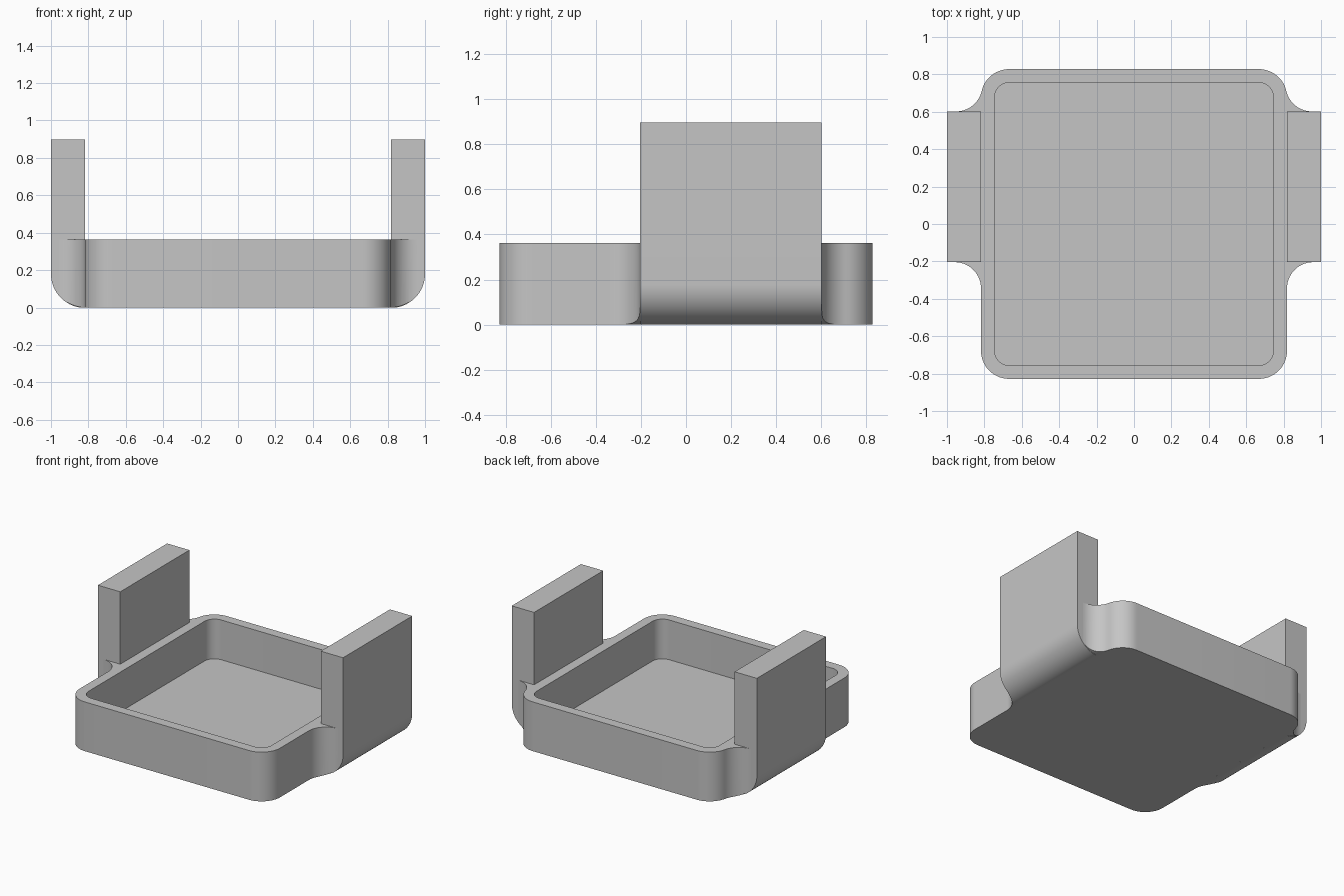
import bpy
import bmesh
from math import radians, degrees, cos, sin, sqrt, atan2

if "Cube" in bpy.data.objects:
    bpy.data.objects.remove(bpy.data.objects["Cube"], do_unlink=True)

# Main dimensions
HX, HY, RIM, FLOOR = 0.818, 0.828, 0.363, 0.07
CORNER, FILLET, BEND = 0.15, 0.14, 0.18
ARM_FRONT, ARM_BACK, ARM_TOP = -0.204, 0.602, 0.897

grey = bpy.data.materials.new("plain grey")
grey.use_nodes = True
COLOUR = (0.56, 0.56, 0.56, 1)
grey.diffuse_color = COLOUR
grey.node_tree.nodes["Principled BSDF"].inputs["Base Color"].default_value = COLOUR


def arc(cx, cy, r, start, end, steps=14):
    angles = [radians(start + (end - start) * i / steps) for i in range(steps + 1)]
    return [(cx + r * cos(a), cy + r * sin(a)) for a in angles]


def mirrored(half):
    return half + [(-x, y) for x, y in reversed(half)]


def prism(name, outline, low, high, axis="z"):
    """Extrude a closed outline along z, or an x-z outline along y."""
    bm = bmesh.new()
    place = (lambda x, y: (x, y, low)) if axis == "z" else (lambda x, z: (x, low, z))
    face = bm.faces.new([bm.verts.new(place(*p)) for p in outline])
    out = bmesh.ops.extrude_face_region(bm, geom=[face])
    shift = (0, 0, high - low) if axis == "z" else (0, high - low, 0)
    verts = [v for v in out["geom"] if isinstance(v, bmesh.types.BMVert)]
    bmesh.ops.translate(bm, verts=verts, vec=shift)
    bmesh.ops.recalc_face_normals(bm, faces=bm.faces)
    mesh = bpy.data.meshes.new(name)
    bm.to_mesh(mesh)
    bm.free()
    mesh.materials.append(grey)
    obj = bpy.data.objects.new(name, mesh)
    bpy.context.collection.objects.link(obj)
    return obj


def activate(obj):
    bpy.ops.object.select_all(action="DESELECT")
    obj.select_set(True)
    bpy.context.view_layer.objects.active = obj


def cut(obj, tool, operation):
    mod = obj.modifiers.new("cut", "BOOLEAN")
    mod.object, mod.operation, mod.solver = tool, operation, "EXACT"
    activate(obj)
    bpy.ops.object.modifier_apply(modifier=mod.name)
    bpy.data.objects.remove(tool, do_unlink=True)


# Tray plan: rounded corners flowing through concave fillets into the arms
cx, cy = HX - CORNER, HY - CORNER
rear_y = ARM_BACK + FILLET
rear_dx = sqrt((CORNER + FILLET) ** 2 - (rear_y - cy) ** 2)
meet = degrees(atan2(rear_y - cy, rear_dx))
plan = (arc(cx, -cy, CORNER, -90, 0)
        + arc(HX + FILLET, ARM_FRONT - FILLET, FILLET, 180, 90)
        + arc(cx + rear_dx, rear_y, FILLET, 270, 180 + meet)
        + arc(cx, cy, CORNER, meet, 90))
tray = prism("tray", mirrored(plan), -0.05, RIM)

# Round the underside of the fillets to follow the bend of the arms
bend = arc(HX - 0.002, BEND, BEND, -90, 0, 24)
trim = prism("trim", mirrored(bend + [(bend[-1][0], 1)]), -1, 1, "y")
cut(tray, trim, "INTERSECT")

# Hollow with rounded corners
ix, iy, ir = 0.746, 0.756, 0.08
pocket = arc(ix - ir, ir - iy, ir, -90, 0) + arc(ix - ir, iy - ir, ir, 0, 90)
cut(tray, prism("pocket", mirrored(pocket), FLOOR, 1), "DIFFERENCE")

# Upright arms with a rounded lower outer edge
parts = [tray]
for name, side in (("left_arm", 1), ("right_arm", -1)):
    profile = arc(HX, BEND, 1 - HX, -90, 0, 24)
    profile = [(x, max(z, 0)) for x, z in profile] + [(1, ARM_TOP), (HX, ARM_TOP)]
    parts.append(prism(name, [(side * x, z) for x, z in profile],
                       ARM_FRONT, ARM_BACK, "y"))

for part in parts:
    activate(part)
    bpy.ops.object.shade_smooth_by_angle(angle=radians(30))
